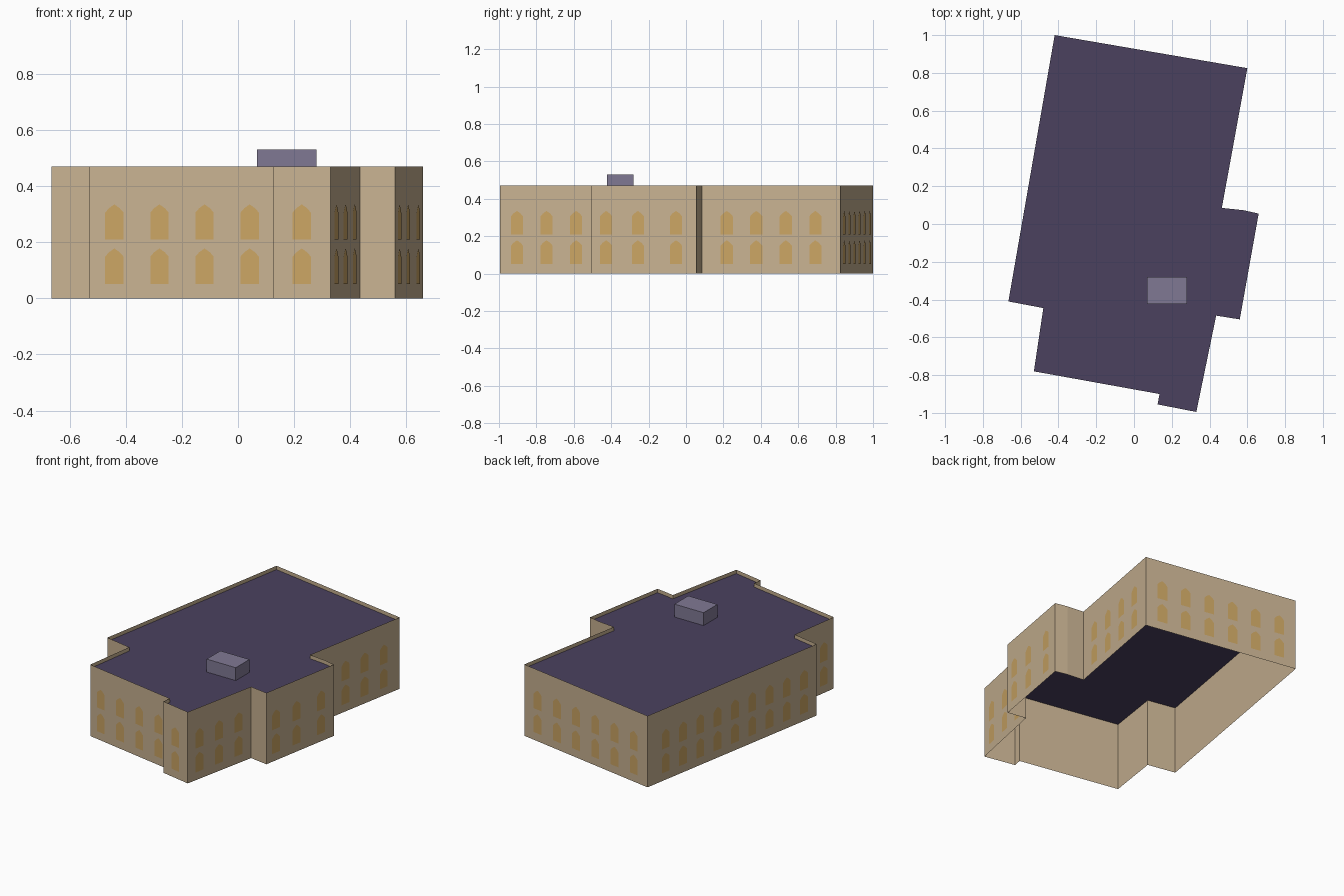
import bpy
import bmesh
from mathutils import Vector

cube = bpy.data.objects.get("Cube")
if cube:
    bpy.data.objects.remove(cube, do_unlink=True)

WALL_TOP, ROOF_Z, BOX_TOP = 0.47, 0.445, 0.53


def material(name, rgb):
    m = bpy.data.materials.new(name)
    m.use_nodes = True
    m.diffuse_color = (*rgb, 1)
    bsdf = next(n for n in m.node_tree.nodes if n.type == "BSDF_PRINCIPLED")
    bsdf.inputs["Base Color"].default_value = (*rgb, 1)
    return m


def add_object(name, bm, mat):
    mesh = bpy.data.meshes.new(name)
    bm.to_mesh(mesh)
    bm.free()
    mesh.materials.append(mat)
    obj = bpy.data.objects.new(name, mesh)
    bpy.context.collection.objects.link(obj)
    return obj


def spread(count, first, last):
    """Evenly spaced fractions along a wall."""
    return [first + (last - first) * i / (count - 1) for i in range(count)]


sandstone = material("sandstone", (0.578, 0.445, 0.287))
amber = material("amber glass", (0.597, 0.376, 0.127))
slate = material("purple slate", (0.070, 0.053, 0.114))
lilac = material("lilac grey", (0.216, 0.191, 0.296))

# Footprint corners, counter-clockwise, each with the window positions
# along the wall that starts there
plan = [
    ((-0.53, -0.78), spread(4, 0.135, 0.86)),
    ((0.135, -0.90), []),
    ((0.125, -0.955), [0.5]),
    ((0.33, -0.995), spread(3, 0.18, 0.8)),
    ((0.435, -0.485), []),
    ((0.56, -0.505), [0.14, 0.443, 0.807]),
    ((0.66, 0.055), []),
    ((0.58, 0.073), []),
    ((0.465, 0.085), spread(4, 0.18, 0.82)),
    ((0.60, 0.825), spread(6, 0.11, 0.89)),
    ((-0.42, 1.0), spread(9, 0.106, 0.924)),
    ((-0.665, -0.41), []),
    ((-0.48, -0.445), spread(2, 0.26, 0.74)),
]
corners = [Vector((*p, 0)) for p, _ in plan]

# Outer walls: thin shell rising past the roof as a parapet
bm = bmesh.new()
low = [bm.verts.new(c) for c in corners]
high = [bm.verts.new((c.x, c.y, WALL_TOP)) for c in corners]
for i in range(len(corners)):
    j = (i + 1) % len(corners)
    bm.faces.new((low[i], low[j], high[j], high[i]))
add_object("outer_walls", bm, sandstone)

# Flat roof
bm = bmesh.new()
bm.faces.new([bm.verts.new((c.x, c.y, ROOF_Z)) for c in corners])
add_object("flat_roof", bm, slate)

# Pointed windows in two rows
half = 0.033
right_side = [(half, 0), (half, 0.097), (0.6 * half, 0.112)]
outline = right_side + [(0, 0.126)] + [(-u, v) for u, v in reversed(right_side)]
bm = bmesh.new()
for i, (_, fractions) in enumerate(plan):
    a, b = corners[i], corners[(i + 1) % len(corners)]
    along = (b - a).normalized()
    outward = Vector((along.y, -along.x, 0))
    for f in fractions:
        for sill in (0.052, 0.209):
            base = a.lerp(b, f) + outward * 0.002 + Vector((0, 0, sill))
            bm.faces.new([bm.verts.new(base + along * u + Vector((0, 0, v)))
                          for u, v in outline])
add_object("windows", bm, amber)

# Rooftop service box
bm = bmesh.new()
bmesh.ops.create_cube(bm, size=1)
bmesh.ops.scale(bm, vec=(0.212, 0.143, BOX_TOP - ROOF_Z), verts=bm.verts)
bmesh.ops.translate(bm, vec=(0.174, -0.352, (BOX_TOP + ROOF_Z) / 2), verts=bm.verts)
add_object("rooftop_box", bm, lilac)
